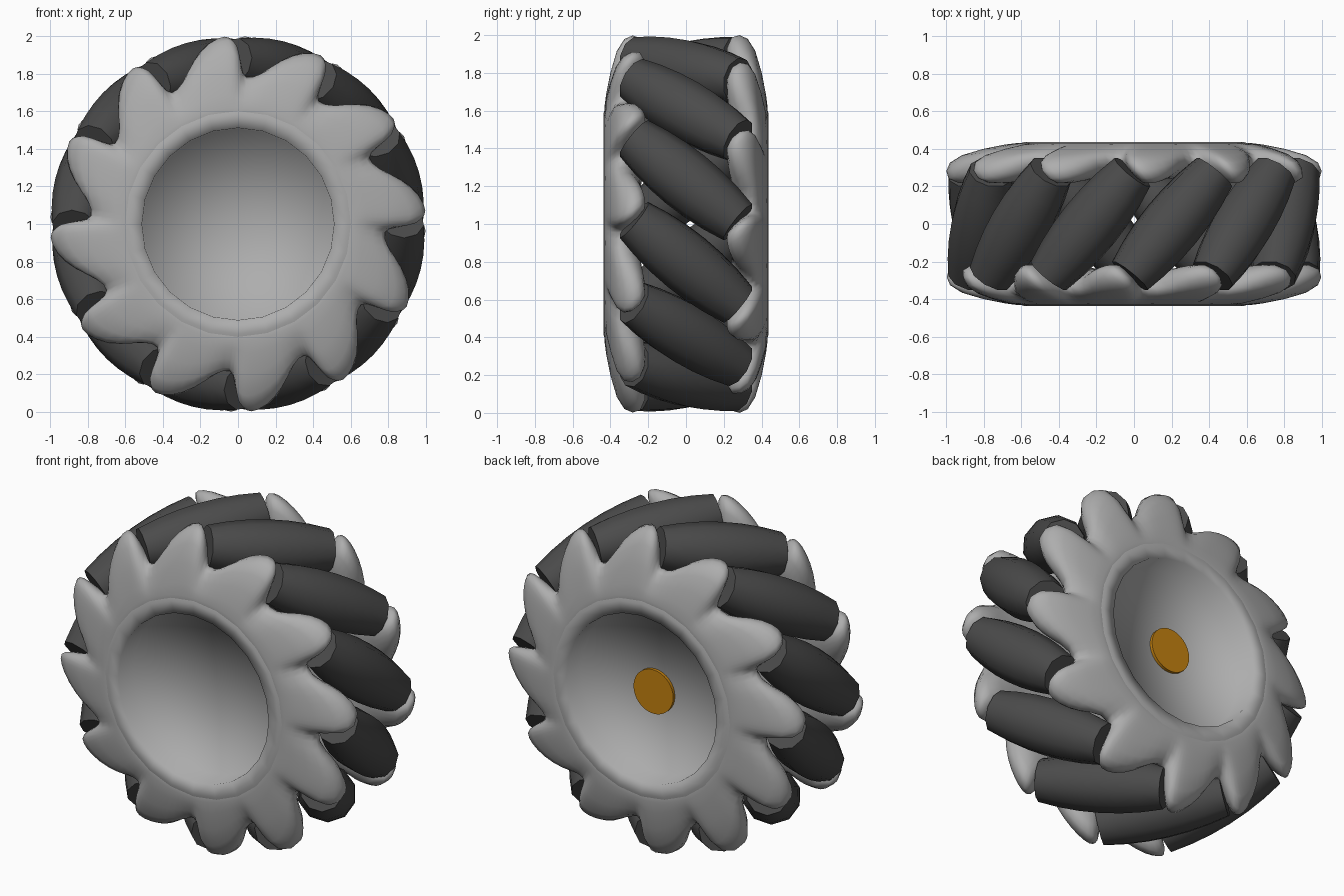
import bpy, bmesh
from math import sin, cos, pi, radians
from mathutils import Vector

if "Cube" in bpy.data.objects:
    bpy.data.objects.remove(bpy.data.objects["Cube"])

N = 12            # rollers and claws per side
PHASE = 16        # angle of the first roller, degrees
SKEW = radians(40)
HUB = Vector((0, 0, 1))


def material(name, color):
    m = bpy.data.materials.new(name)
    m.diffuse_color = (*color, 1)
    m.use_nodes = True
    m.node_tree.nodes["Principled BSDF"].inputs["Base Color"].default_value = m.diffuse_color
    return m


def make_object(name, bm, mat, angle=180):
    bmesh.ops.recalc_face_normals(bm, faces=bm.faces)
    me = bpy.data.meshes.new(name)
    bm.to_mesh(me)
    bm.free()
    ob = bpy.data.objects.new(name, me)
    bpy.context.collection.objects.link(ob)
    me.materials.append(mat)
    bpy.context.view_layer.objects.active = ob
    ob.select_set(True)
    bpy.ops.object.shade_smooth_by_angle(angle=radians(angle))
    ob.select_set(False)
    return ob


def loft(bm, rings, cap_start=True, cap_end=True):
    """Skin closed rings of equal length and cap the ends."""
    loops = [[bm.verts.new(p) for p in ring] for ring in rings]
    n = len(loops[0])
    for a, b in zip(loops, loops[1:]):
        for i in range(n):
            j = (i + 1) % n
            bm.faces.new((a[i], a[j], b[j], b[i]))
    if cap_start:
        bm.faces.new(loops[0])
    if cap_end:
        bm.faces.new(loops[-1])


def polar(deg, r, y):
    a = radians(deg)
    return HUB + Vector((r * cos(a), y, r * sin(a)))


rubber = material("dark_rubber", (0.07, 0.07, 0.07))
grey = material("grey_metal", (0.42, 0.42, 0.42))
orange = material("orange", (0.55, 0.22, 0.005))

# Barrel rollers, skewed around the rim
for k in range(N):
    th = radians(PHASE + 30 * k)
    radial = Vector((cos(th), 0, sin(th)))
    tangent = Vector((-sin(th), 0, cos(th)))
    axis = tangent * sin(SKEW) - Vector((0, 1, 0)) * cos(SKEW)
    side = axis.cross(radial)
    centre = HUB + radial * 0.84
    rings = []
    for i in range(7):
        u = i / 3 - 1
        r = 0.163 - 0.041 * u * u
        rings.append([centre + axis * (0.36 * u)
                      + (radial * cos(2 * pi * j / 10) + side * sin(2 * pi * j / 10)) * r
                      for j in range(10)])
    bm = bmesh.new()
    loft(bm, rings)
    make_object(f"roller_{k + 1}", bm, rubber, 60)

# Side plate sections: one claw as (angle, radius, y) points
EVEN = [88, 91, 94, 98, 102, 107, 112]
CLAW = [
    [(87, .78, -.37), (88, .83, -.37), (89, .94, -.37), (92, .97, -.37),
     (97, .95, -.37), (104, .89, -.375), (111, .81, -.385)],
    [(88, .76, -.30), (89.5, .86, -.29), (90.5, 1.0, -.29), (93, 1.025, -.28),
     (98, 1.0, -.29), (105, .92, -.32), (112, .80, -.36)],
    [(92, .74, -.25), (95, .83, -.21), (96, .96, -.20), (98, .99, -.19),
     (102, .97, -.21), (107, .89, -.26), (112, .77, -.32)],
]


def circle(r, y):
    return [(a, r, y) for a in EVEN]


SECTIONS = ([circle(.55, -.42), circle(.58, -.433), circle(.65, -.434)] + CLAW
            + [circle(.68, -.24), circle(.62, -.245), circle(.40, -.25)])


def side_plate(name, flip):
    rings = []
    for section in SECTIONS:
        ring = []
        for k in range(N):
            for a, r, y in section:
                a += 30 * k
                ring.append(polar(2 * PHASE - a, r, -y) if flip else polar(a, r, y))
        rings.append(ring)
    bm = bmesh.new()
    loft(bm, rings, cap_start=False)
    bmesh.ops.poke(bm, faces=[f for f in bm.faces if len(f.verts) > 4])
    ob = make_object(name + "_side_plate", bm, grey)
    sub = ob.modifiers.new("smooth", 'SUBSURF')
    sub.levels = sub.render_levels = 1

    # Recess with a softly shaded lip and floor
    s = 1 if flip else -1
    bm = bmesh.new()
    loft(bm, [[polar(15 * j, r, s * y) for j in range(24)]
              for r, y in ((.62, .425), (.585, .437), (.512, .433), (.505, .30))],
         cap_start=False)
    bmesh.ops.poke(bm, faces=[f for f in bm.faces if len(f.verts) > 4])
    bmesh.ops.recalc_face_normals(bm, faces=bm.faces)
    ob = make_object(name + "_recess", bm, grey)
    # the open shell must face outwards
    if sum(p.normal.y * p.area for p in ob.data.polygons) * s < 0:
        ob.data.flip_normals()


side_plate("front", False)
side_plate("back", True)

# Coloured axle end in the back recess
bm = bmesh.new()
loft(bm, [[polar(360 * j / 32, 0.135, y) for j in range(32)] for y in (0.28, 0.318)])
make_object("axle_end", bm, orange, 40)
